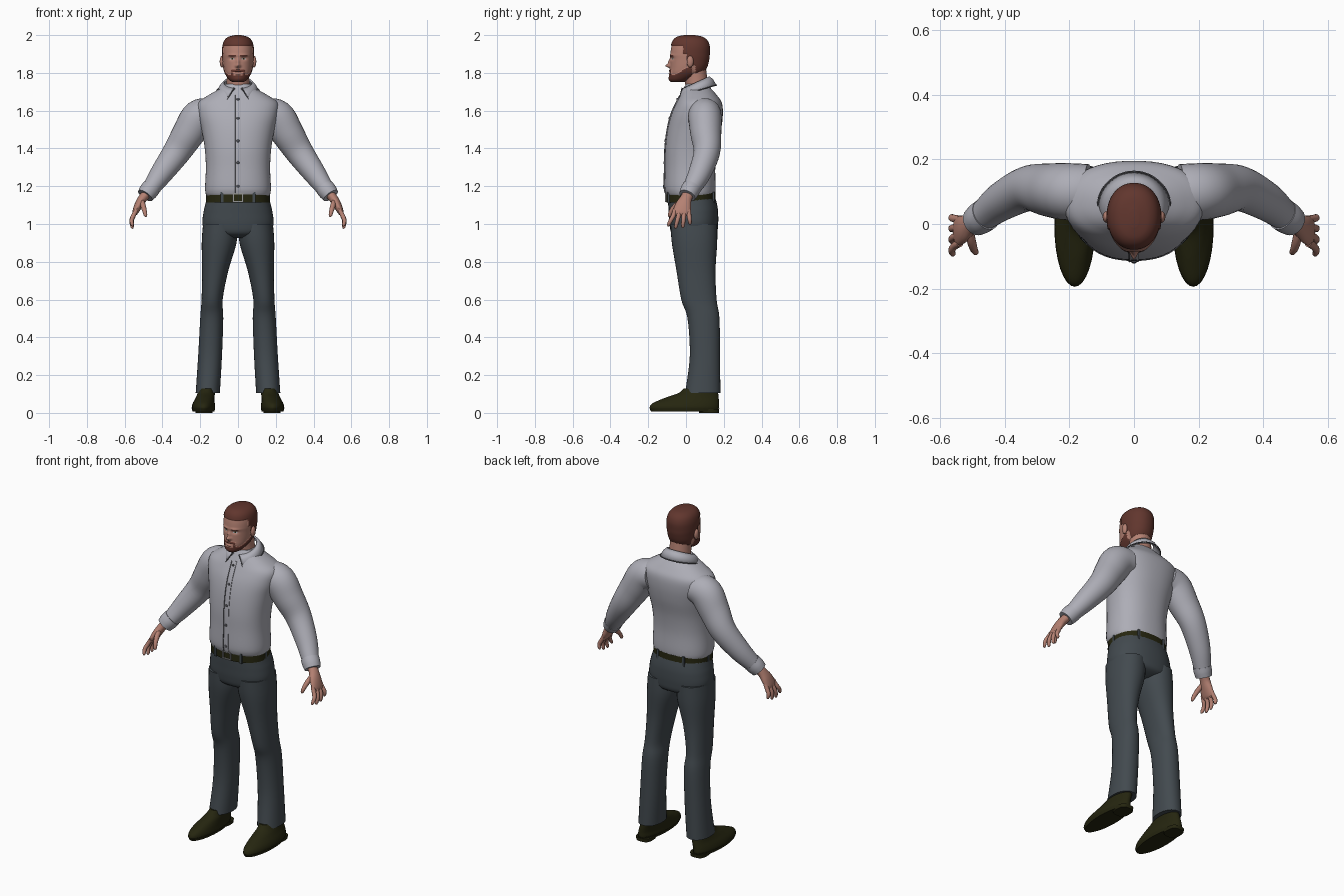
import bpy, bmesh
from math import sin, cos, pi, exp, radians
from mathutils import Vector

old = bpy.data.objects.get("Cube")
if old:
    bpy.data.objects.remove(old)


def material(name, r, g, b):
    m = bpy.data.materials.new(name)
    m.use_nodes = True
    m.diffuse_color = (r, g, b, 1)
    bsdf = next(n for n in m.node_tree.nodes if n.type == 'BSDF_PRINCIPLED')
    bsdf.inputs["Base Color"].default_value = (r, g, b, 1)
    bsdf.inputs["Roughness"].default_value = 0.8
    return m


SHIRT = material("shirt grey", .42, .42, .47)
SEAM = material("seam dark grey", .08, .08, .09)
CLOTH = material("trouser slate", .055, .068, .078)
LEATHER = material("dark olive leather", .019, .019, .005)
SKIN = material("skin", .46, .22, .17)
HAIR = material("auburn hair", .12, .037, .027)
METAL = material("buckle metal", .3, .3, .3)
EYE = material("eye grey", .4, .42, .45)


def finish(name, bm, mat, mirror=False, angle=40):
    bmesh.ops.recalc_face_normals(bm, faces=bm.faces)
    mesh = bpy.data.meshes.new(name)
    bm.to_mesh(mesh)
    bm.free()
    mesh.materials.append(mat)
    ob = bpy.data.objects.new(name, mesh)
    bpy.context.collection.objects.link(ob)
    bpy.ops.object.select_all(action='DESELECT')
    ob.select_set(True)
    bpy.context.view_layer.objects.active = ob
    bpy.ops.object.shade_smooth_by_angle(angle=radians(angle))
    if mirror:
        ob.modifiers.new("mirror", 'MIRROR')
    return ob


def smooth_rows(rows, steps):
    """Catmull-Rom interpolation of every value in the rows."""
    out = []
    for i in range(len(rows) - 1):
        a, b, c, d = (rows[max(0, min(len(rows) - 1, i + k))] for k in (-1, 0, 1, 2))
        for s in range(steps):
            t = s / steps
            out.append([q + t * (r - p) / 2 + t * t * (p - 2.5 * q + 2 * r - d_ / 2)
                        + t ** 3 * (1.5 * (q - r) + (d_ - p) / 2)
                        for p, q, r, d_ in zip(a, b, c, d)])
    return out + [list(rows[-1])]


def add_loft(bm, rows, seg=32, steps=5, power=2, upright=False):
    """Rows are x, y, z and two radii; rings follow the path unless upright."""
    rows = smooth_rows(rows, steps)
    rings = []
    for i, (x, y, z, ru, rv) in enumerate(rows):
        t = Vector((0, 0, 1))
        if not upright:
            t = Vector(rows[min(i + 1, len(rows) - 1)][:3]) - Vector(rows[max(i - 1, 0)][:3])
            t.normalize()
        u = Vector((0, 1, 0)).cross(t).normalized()
        v = t.cross(u)
        ring = []
        for k in range(seg):
            c, s = cos(2 * pi * k / seg), sin(2 * pi * k / seg)
            f = (abs(c) ** power + abs(s) ** power) ** (-1 / power)
            ring.append(bm.verts.new(Vector((x, y, z)) + u * ru * c * f + v * rv * s * f))
        rings.append(ring)
    for a, b in zip(rings, rings[1:]):
        for k in range(seg):
            j = (k + 1) % seg
            bm.faces.new((a[k], a[j], b[j], b[k]))
    bm.faces.new(rings[0])
    bm.faces.new(rings[-1])


def loft(name, rows, mat, mirror=False, **options):
    bm = bmesh.new()
    add_loft(bm, rows, **options)
    return finish(name, bm, mat, mirror)


def section(z, half, front, back, x=0):
    return (x, (front + back) / 2, z, half, (back - front) / 2)


def blob(name, pos, size, mat, mirror=False):
    bm = bmesh.new()
    bmesh.ops.create_uvsphere(bm, u_segments=16, v_segments=10, radius=1)
    for v in bm.verts:
        v.co = Vector(pos) + v.co * Vector(size)
    return finish(name, bm, mat, mirror)


def box(bm, pos, size):
    for v in bmesh.ops.create_cube(bm, size=1)["verts"]:
        v.co = Vector(pos) + v.co * Vector(size)


# Shirt body, button strip and buttons
body = [section(1.15, .166, -.10, .15), section(1.165, .172, -.108, .155),
        section(1.2, .174, -.114, .157), section(1.3, .17, -.112, .155),
        section(1.4, .176, -.11, .165), section(1.5, .193, -.098, .186),
        section(1.58, .212, -.078, .195), section(1.64, .212, -.052, .19),
        section(1.68, .16, -.032, .165), section(1.72, .09, -.012, .13),
        section(1.74, .07, 0, .11)]
loft("shirt_body", body, SHIRT, seg=48, power=2.3, upright=True)
front = [(y - ry, z) for x, y, z, rx, ry in body[1:9]]
loft("button_strip", [(0, y, z, .016, .004) for y, z in front], SHIRT, seg=12, power=4)
loft("strip_seam", [(-.015, y - .001, z, .002, .004) for y, z in front], SEAM, seg=8)
line = smooth_rows(front, 20)
for height in (1.2, 1.325, 1.44, 1.56, 1.66):
    y = min(line, key=lambda p: abs(p[1] - height))[0]
    blob("button", (0, y - .004, height), (.008, .004, .008), SEAM)

# Sleeves and cuffs
loft("sleeves", [(.14, .1, 1.585, .08, .085), (.205, .1, 1.565, .094, .088),
                 (.262, .105, 1.48, .086, .082), (.325, .11, 1.38, .074, .07),
                 (.405, .072, 1.268, .06, .06), (.46, .03, 1.19, .047, .048),
                 (.486, .012, 1.157, .042, .042)], SHIRT, True)
loft("cuffs", [(.458, .03, 1.193, .05, .051), (.475, .018, 1.172, .05, .05),
               (.491, .007, 1.15, .045, .045)], SHIRT, True)

# Folded collar with pointed wings and a stitched edge
bm = bmesh.new()
grid, rim = [], []
for i in range(41):
    a = i / 20 - 1
    top, low = radians(168) * a, radians(146) * a
    p = Vector((.076 * sin(top), .052 + .072 * cos(top), 1.75 + .032 * cos(top)))
    q = Vector((.112 * sin(low), .052 + .11 * cos(low), 1.705 + .03 * cos(low) - .03 * a ** 6))
    mid = (p + q) / 2 + Vector((0, 0, .008))
    grid.append([bm.verts.new(c) for c in (p, mid, q)])
    rim.append((q.x, q.y, q.z))
for a, b in zip(grid, grid[1:]):
    for k in range(2):
        bm.faces.new((a[k], b[k], b[k + 1], a[k + 1]))
collar = finish("collar", bm, SHIRT)
thick = collar.modifiers.new("thickness", 'SOLIDIFY')
thick.thickness = .008
edge = bpy.data.curves.new("collar_stitching", 'CURVE')
edge.dimensions = '3D'
edge.bevel_depth = .003
edge.bevel_resolution = 1
ends = [tuple(grid_end) for grid_end in ((-.02, -.021, 1.72), (.02, -.021, 1.72))]
path = [ends[0]] + rim + [ends[1]]
spline = edge.splines.new('POLY')
spline.points.add(len(path) - 1)
for point, co in zip(spline.points, path):
    point.co = (*co, 1)
edge.materials.append(SEAM)
bpy.context.collection.objects.link(bpy.data.objects.new("collar_stitching", edge))

# Trousers
loft("trouser_hips", [section(.925, .08, -.03, .11), section(.95, .165, -.075, .16),
                      section(1.0, .188, -.088, .17), section(1.06, .183, -.092, .17),
                      section(1.1, .174, -.094, .165), section(1.14, .164, -.095, .155)],
     CLOTH, seg=40, power=2.3, upright=True)
loft("trouser_legs", [section(.105, .064, -.005, .182, .16), section(.3, .063, .02, .18, .148),
                      section(.5, .061, .008, .177, .139), section(.6, .056, -.025, .162, .137),
                      section(.75, .069, -.05, .156, .121), section(.9, .092, -.075, .165, .1),
                      section(1.0, .09, -.082, .165, .095)],
     CLOTH, True, power=2.2, upright=True)

# Belt, loops and buckle
loft("belt", [section(1.114, .169, -.104, .158), section(1.166, .166, -.104, .156)],
     LEATHER, seg=48, steps=1, power=2.3, upright=True)
bm = bmesh.new()
for x, y in ((.085, -.09), (.163, .027), (.085, .143)):
    box(bm, (x, y, 1.14), (.014, .014, .06))
finish("belt_loops", bm, CLOTH, True)
bm = bmesh.new()
for side in (-1, 1):
    box(bm, (side * .025, -.107, 1.14), (.006, .008, .046))
    box(bm, (0, -.107, 1.14 + side * .02), (.05, .008, .006))
finish("buckle", bm, METAL)

# Shoes with soles and heels
loft("shoes", [section(.012, .057, -.185, .17, .183), section(.03, .062, -.192, .174, .183),
               section(.052, .058, -.175, .174, .181), section(.08, .05, -.11, .173, .174),
               section(.105, .046, -.04, .17, .168), section(.13, .044, -.01, .165, .164)],
     LEATHER, True, upright=True)
loft("shoe_soles", [section(.008, .058, -.185, .172, .183), section(.024, .063, -.194, .177, .183)],
     LEATHER, True, steps=1, upright=True)
loft("shoe_heels", [section(0, .045, .07, .174, .18), section(.02, .047, .065, .176, .18)],
     LEATHER, True, steps=1, power=3, upright=True)

# Hands: palm, four fingers and thumb
bm = bmesh.new()
add_loft(bm, [(.48, .015, 1.165, .025, .032), (.505, 0, 1.135, .024, .031),
              (.526, -.014, 1.1, .022, .042), (.545, -.024, 1.06, .015, .046),
              (.55, -.026, 1.045, .006, .038)], seg=20)
for k, drop in enumerate((.012, 0, .003, .02)):
    y = -.06 + .025 * k
    out = (k - 1.5) * .008 - .008
    add_loft(bm, [(.538, y, 1.075, .011, .011), (.553, y + out / 3, 1.045, .012, .012),
                  (.563, y + out, 1.015 + drop / 2, .011, .011),
                  (.56, y + out * 1.6, .985 + drop, .009, .009),
                  (.557, y + out * 1.7, .976 + drop, .003, .003)], seg=12, steps=3)
add_loft(bm, [(.51, -.015, 1.125, .013, .016), (.503, -.05, 1.1, .014, .015),
              (.495, -.077, 1.07, .012, .012), (.489, -.088, 1.045, .009, .009),
              (.487, -.09, 1.038, .003, .003)], seg=12, steps=3)
finish("hands", bm, SKIN, True)

# Neck and ears
loft("neck", [(0, .063, 1.68, .068, .062), (0, .055, 1.75, .06, .06), (0, .045, 1.83, .06, .06)],
     SKIN, upright=True)
blob("ears", (.085, .022, 1.86), (.012, .018, .031), SKIN, True)


# Head: face sculpted with soft bumps, coloured by region
def is_hair(x, y, z):
    x = abs(x)
    scalp = z > 1.945 or (z > 1.9 and y > -.015) or (z > 1.84 and y > .005) or (z > 1.79 and y > .05)
    jaw = y < .03 and z < 1.788 + .6 * max(0, y + .06)
    goatee = y < -.05 and x < .036 and z < 1.817 and (x > .026 or z > 1.806)
    lips = y < -.06 and x < .022 and 1.787 < z < 1.801
    return scalp or ((jaw or goatee) and not lips)


bumps = [(0, 1.837, .012, .009, .022), (0, 1.856, .009, .018, .012),
         (.031, 1.876, .015, .009, -.008), (.03, 1.893, .025, .007, .005),
         (0, 1.795, .02, .006, .006), (0, 1.768, .022, .013, .004)]
bm = bmesh.new()
add_loft(bm, [section(1.754, .026, -.075, -.01), section(1.768, .046, -.084, .02),
              section(1.8, .067, -.086, .085), section(1.83, .075, -.084, .108),
              section(1.87, .079, -.083, .119), section(1.9, .081, -.083, .122),
              section(1.94, .079, -.077, .122), section(1.97, .069, -.066, .11),
              section(1.988, .048, -.045, .085), section(1.996, .015, -.01, .045)],
         seg=128, steps=10, power=2.15, upright=True)
bm.normal_update()
for v in bm.verts:
    x, y, z = v.co
    if is_hair(x, y, z):
        v.co += v.normal * .004
    if y < 0:
        v.co.y -= sum(h * exp(-((abs(x) - bx) / w) ** 2 - ((z - bz) / t) ** 2)
                      for bx, bz, w, t, h in bumps)
head = finish("head", bm, SKIN, angle=60)
for mat in (HAIR, EYE, LEATHER):
    head.data.materials.append(mat)
for face in head.data.polygons:
    x, y, z = face.center
    across = abs(x) - .031
    eye = y < 0 and (across / .012) ** 2 + ((z - 1.874) / .005) ** 2 < 1
    brow = y < 0 and abs(across) < .018 and abs(z - 1.892) < .003
    if eye:
        face.material_index = 3 if abs(across) < .004 else 2
    elif brow or is_hair(x, y, z):
        face.material_index = 1
